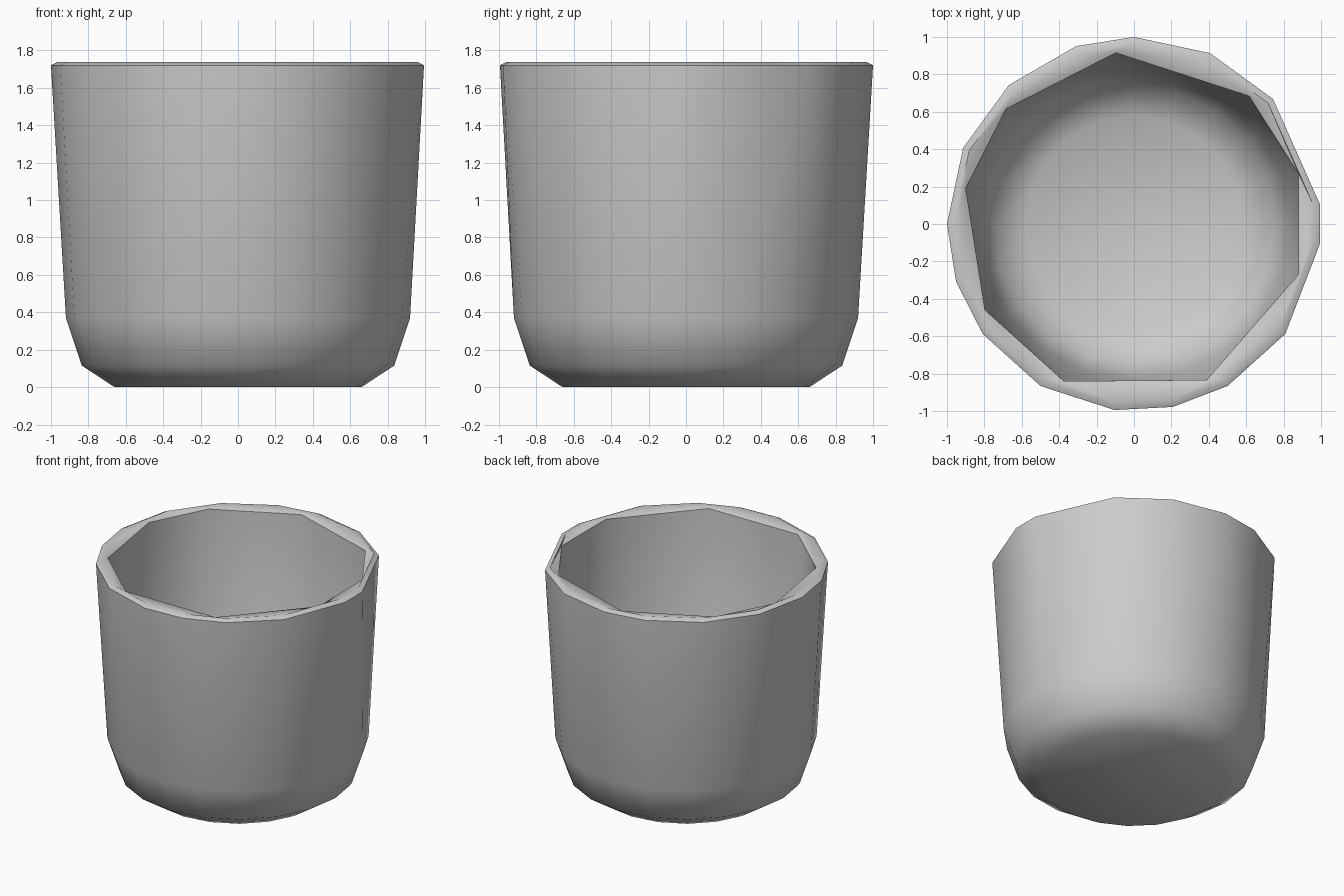
import bpy, bmesh, math

if "Cube" in bpy.data.objects:
    bpy.data.objects.remove(bpy.data.objects["Cube"])

# Uneven corner angles (degrees) of the outer rim and the inner rim
OUTER = [-162, -144, -120, -96, -78, -60, -36, -6, 6, 42, 66, 90, 108, 132, 156, 180]
INNER = [-150, -114, -65, -17, 17, 48, 96, 138, 168]
ROUND = [-180 + 18 * (i + 1) for i in range(20)]

bm = bmesh.new()


def ring(angles, r, z):
    return [(a, bm.verts.new((r * math.cos(math.radians(a)),
                              r * math.sin(math.radians(a)), z))) for a in angles]


def zip_rings(a, b):
    """Join two rings of different vertex counts with triangles, by angle."""
    i = j = 0
    na, nb = len(a), len(b)

    def ang(rg, k):
        return rg[k % len(rg)][0] + 360 * (k // len(rg))

    while i < na or j < nb:
        step_a = j >= nb or (i < na and ang(a, i + 1) + ang(a, i)
                             <= ang(b, j + 1) + ang(b, j))
        va, vb = a[i % na][1], b[j % nb][1]
        if step_a:
            i += 1
            bm.faces.new((va, a[i % na][1], vb))
        else:
            j += 1
            bm.faces.new((va, b[j % nb][1], vb))


# Base, curved foot, flared wall, rim, inner wall and inner floor
profile = [
    (ROUND, 0.66, 0.0), (ROUND, 0.835, 0.115), (ROUND, 0.92, 0.37),
    (OUTER, 1.0, 1.72), (OUTER, 0.965, 1.738), (INNER, 0.92, 1.72),
    (ROUND, 0.83, 0.42), (ROUND, 0.75, 0.2), (ROUND, 0.58, 0.1),
]
rings = [ring(*p) for p in profile]
for lower, upper in zip(rings, rings[1:]):
    zip_rings(lower, upper)
bm.faces.new([v for _, v in reversed(rings[0])])
bm.faces.new([v for _, v in rings[-1]])
bmesh.ops.recalc_face_normals(bm, faces=bm.faces[:])

mesh = bpy.data.meshes.new("cup")
bm.to_mesh(mesh)
bm.free()
cup = bpy.data.objects.new("cup", mesh)
bpy.context.collection.objects.link(cup)

# Plain grey
grey = bpy.data.materials.new("light grey")
grey.diffuse_color = (0.6, 0.6, 0.6, 1)
grey.use_nodes = True
grey.node_tree.nodes["Principled BSDF"].inputs["Base Color"].default_value = grey.diffuse_color
mesh.materials.append(grey)

bpy.context.view_layer.objects.active = cup
cup.select_set(True)
bpy.ops.object.shade_smooth_by_angle(angle=math.radians(50))
